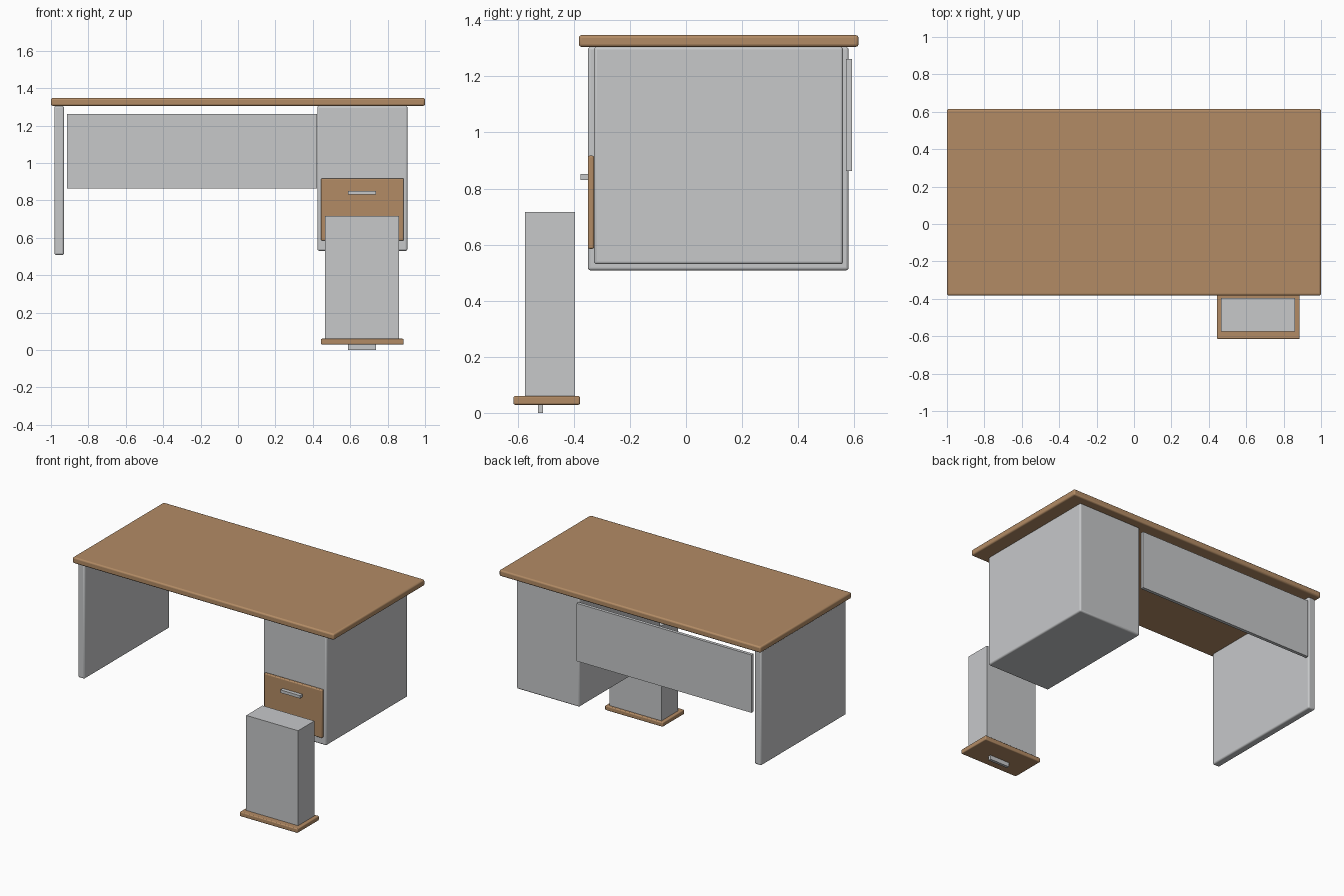
import bpy

cube = bpy.data.objects.get("Cube")
if cube:
    bpy.data.objects.remove(cube, do_unlink=True)


def material(name, rgb):
    mat = bpy.data.materials.new(name)
    mat.use_nodes = True
    mat.diffuse_color = (*rgb, 1)
    mat.node_tree.nodes["Principled BSDF"].inputs["Base Color"].default_value = (*rgb, 1)
    return mat


wood = material("warm_wood", (0.45, 0.26, 0.13))
metal = material("light_grey", (0.57, 0.58, 0.59))


def box(name, mat, xs, ys, zs, bevel=0):
    """Box between the given limits, with optional rounded edges."""
    limits = (xs, ys, zs)
    bpy.ops.mesh.primitive_cube_add(size=1, location=[(a + b) / 2 for a, b in limits])
    obj = bpy.context.object
    obj.name = name
    obj.scale = [b - a for a, b in limits]
    bpy.ops.object.transform_apply(location=False, rotation=False, scale=True)
    obj.data.materials.append(mat)
    if bevel:
        mod = obj.modifiers.new("rounded_edges", "BEVEL")
        mod.width = bevel
        mod.segments = 3
        bpy.ops.object.shade_smooth_by_angle()
    return obj


# Desk body
box("desk_top", wood, (-1, 1), (-0.382, 0.615), (1.305, 1.347), 0.01)
box("side_panel", metal, (-0.982, -0.93), (-0.35, 0.58), (0.508, 1.305), 0.01)
box("pedestal", metal, (0.424, 0.906), (-0.328, 0.56), (0.53, 1.305), 0.01)
box("back_panel", metal, (-0.915, 0.422), (0.57, 0.592), (0.862, 1.262))

# Drawer fitted in the pedestal
front_x = (0.443, 0.886)
handle_x = (0.588, 0.737)
box("drawer_front", wood, front_x, (-0.35, -0.328), (0.585, 0.917), 0.006)
box("drawer_handle", metal, handle_x, (-0.376, -0.35), (0.831, 0.851))

# Loose drawer standing on its front
box("loose_drawer_body", metal, (0.465, 0.862), (-0.574, -0.396), (0.06, 0.717))
box("loose_drawer_front", wood, front_x, (-0.615, -0.378), (0.029, 0.06), 0.006)
box("loose_drawer_handle", metal, handle_x, (-0.528, -0.509), (0, 0.029))
